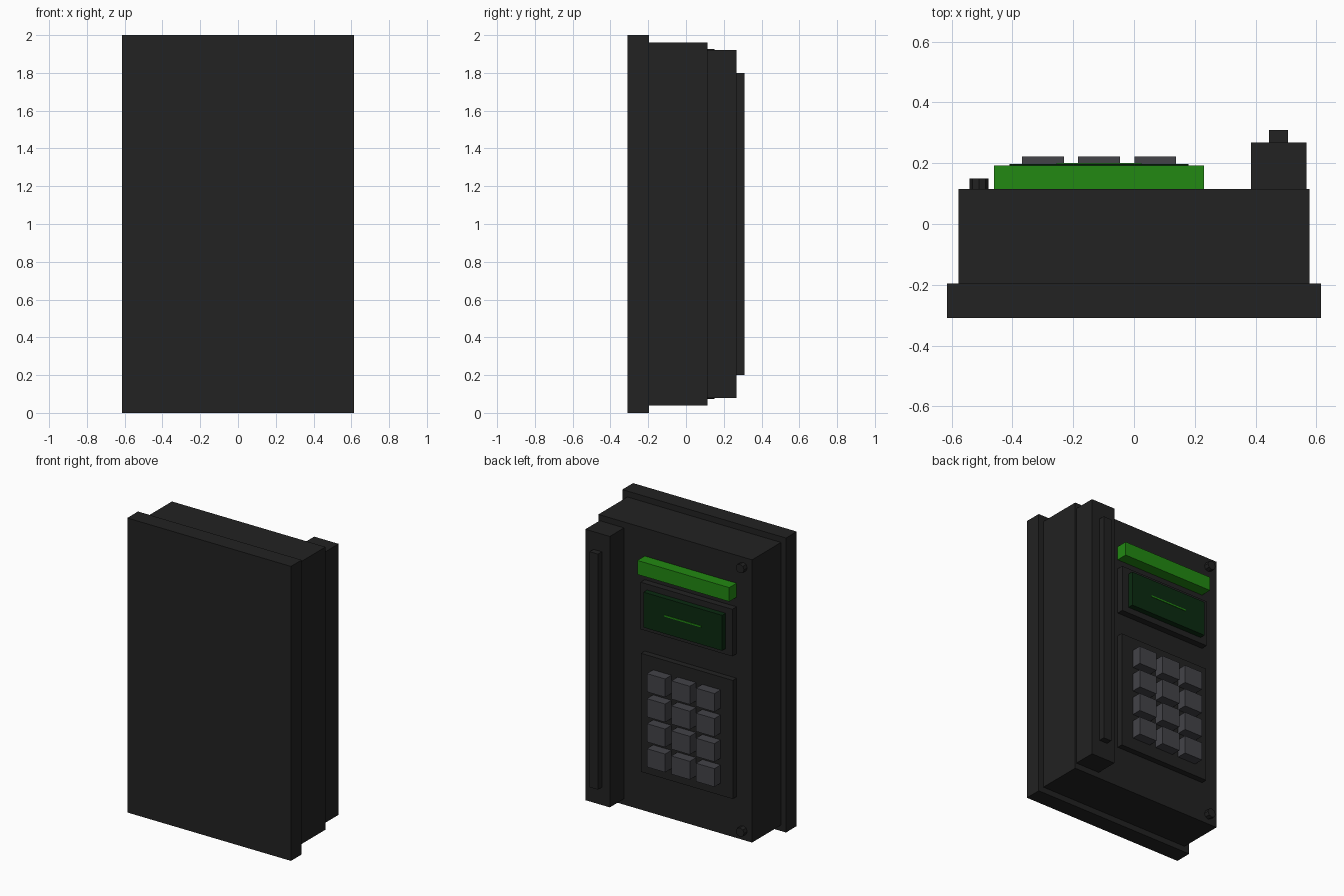
import bpy, math

if "Cube" in bpy.data.objects:
    bpy.data.objects.remove(bpy.data.objects["Cube"])


def mat(name, rgb):
    m = bpy.data.materials.new(name)
    m.diffuse_color = (*rgb, 1)
    m.use_nodes = True
    m.node_tree.nodes["Principled BSDF"].inputs["Base Color"].default_value = m.diffuse_color
    return m


CASE = mat("case_black", (0.016, 0.016, 0.016))
KEY = mat("key_grey", (0.056, 0.056, 0.065))
GREEN = mat("bright_green", (0.016, 0.25, 0.006))
SCREEN = mat("screen_dark_green", (0.003, 0.023, 0.005))


def box(name, x, y, z, m):
    """Box from (min, max) ranges on each axis."""
    bpy.ops.mesh.primitive_cube_add(
        size=1, location=[(r[0] + r[1]) / 2 for r in (x, y, z)])
    o = bpy.context.object
    o.name = name
    o.scale = [r[1] - r[0] for r in (x, y, z)]
    bpy.ops.object.transform_apply(location=False, rotation=False, scale=True)
    o.data.materials.append(m)
    return o


FACE = 0.115   # y of the panel face
CX = -0.115    # x centre of display and keypad


def panel(name, width, y, z, m):
    return box(name, (CX - width / 2, CX + width / 2), y, z, m)


# Wall plate and main casing
box("wall_plate", (-0.615, 0.615), (-0.31, -0.195), (0, 2), CASE)
box("casing", (-0.577, 0.577), (-0.195, FACE), (0.04, 1.96), CASE)

# Card swipe rail with its guide strip
box("swipe_rail", (0.385, 0.568), (FACE, 0.268), (0.08, 1.92), CASE)
box("swipe_strip", (0.445, 0.507), (0.268, 0.31), (0.2, 1.8), CASE)

# Green header bar, display and readout line
panel("header_bar", 0.69, (FACE, 0.193), (1.675, 1.77), GREEN)
panel("display_bezel", 0.69, (FACE, 0.16), (1.29, 1.61), CASE)
panel("display_screen", 0.59, (0.16, 0.198), (1.33, 1.57), SCREEN)
panel("readout_line", 0.28, (0.198, 0.201), (1.447, 1.457), GREEN)

# Keypad: plate and 3 x 4 keys
panel("keypad_plate", 0.69, (FACE, 0.155), (0.32, 1.125), CASE)
for row in range(4):
    for col in range(3):
        x = CX + (col - 1) * 0.185
        z = 0.72 + (row - 1.5) * 0.17
        box(f"key_{row}_{col}", (x - 0.069, x + 0.069), (0.155, 0.222),
            (z - 0.062, z + 0.062), KEY)

# Corner screws
for i, z in enumerate((0.105, 1.895)):
    bpy.ops.mesh.primitive_cylinder_add(
        vertices=8, radius=0.031, depth=0.035,
        location=(-0.51, FACE + 0.0175, z), rotation=(math.pi / 2, 0, 0))
    o = bpy.context.object
    o.name = f"corner_screw_{i}"
    o.data.materials.append(CASE)
